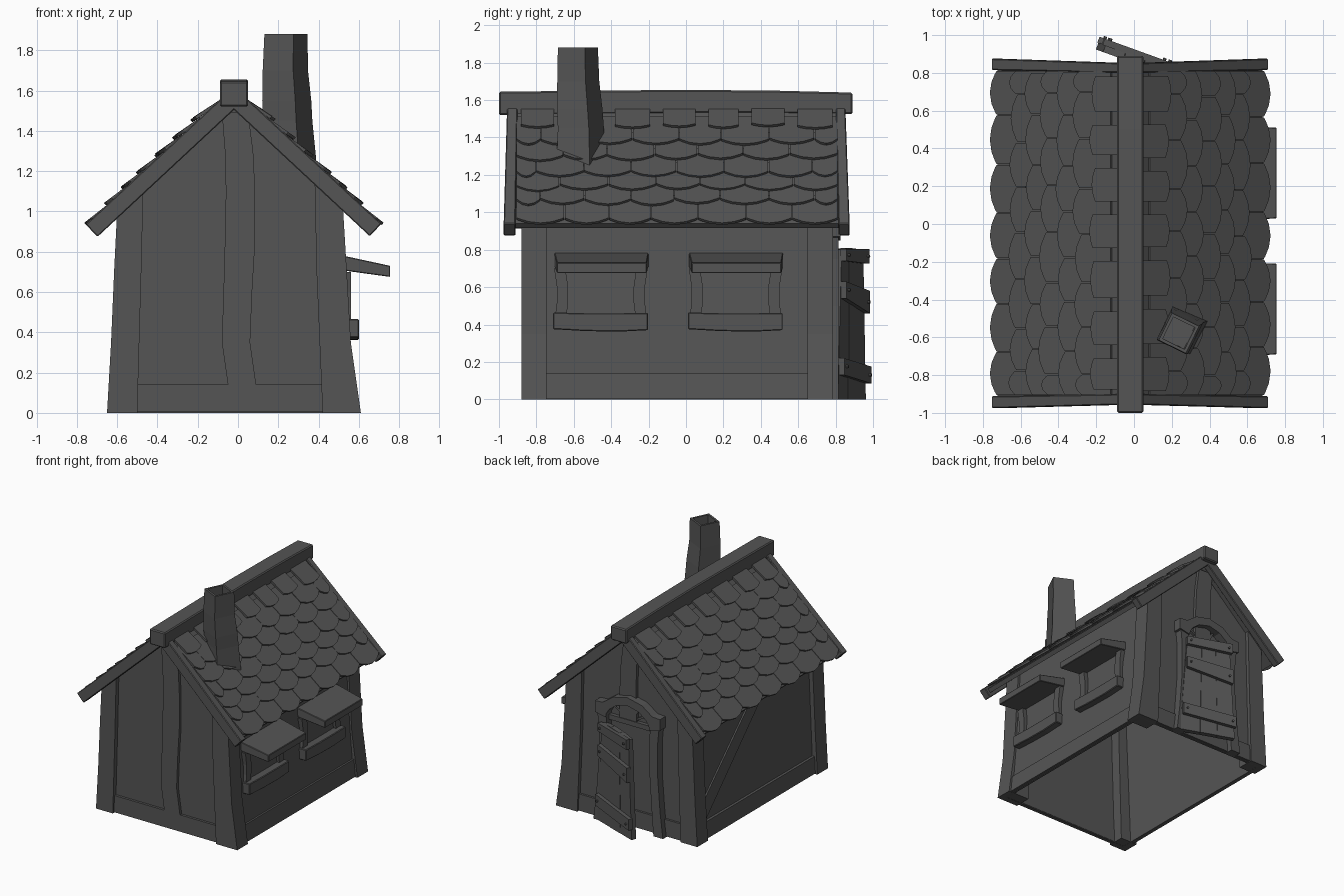
import bpy, bmesh, math, random

if "Cube" in bpy.data.objects:
    bpy.data.objects.remove(bpy.data.objects["Cube"])
random.seed(4)
CX = -0.02                      # ridge line x
DN, DZ = 0.732, 0.681           # roof slope direction (across, down)
GREY = bpy.data.materials.new("dark_grey")
GREY.diffuse_color = (0.09, 0.09, 0.09, 1)
GREY.use_nodes = True
GREY.node_tree.nodes["Principled BSDF"].inputs["Base Color"].default_value = GREY.diffuse_color


def obj(name, parts, bevel=0.0, solid=0.0, drop_floor=False):
    """One object from lofts; each part is a list of equal-length rings."""
    bm = bmesh.new()
    for rings in parts:
        vs = [[bm.verts.new(p) for p in r] for r in rings]
        n = len(rings[0])
        for a, b in zip(vs, vs[1:]):
            for i in range(n):
                bm.faces.new((a[i], a[(i + 1) % n], b[(i + 1) % n], b[i]))
        bm.faces.new(vs[0])
        bm.faces.new(vs[-1][::-1])
    bmesh.ops.recalc_face_normals(bm, faces=bm.faces)
    if drop_floor:
        bmesh.ops.delete(bm, geom=[f for f in bm.faces if all(v.co.z < 1e-4 for v in f.verts)],
                         context='FACES_ONLY')
    me = bpy.data.meshes.new(name)
    bm.to_mesh(me)
    bm.free()
    me.materials.append(GREY)
    o = bpy.data.objects.new(name, me)
    bpy.context.collection.objects.link(o)
    if solid:
        m = o.modifiers.new("thickness", 'SOLIDIFY')
        m.thickness = solid
    if bevel:
        m = o.modifiers.new("bevel", 'BEVEL')
        m.width, m.segments = bevel, 1
    return o


def rect(x0, x1, y0, y1, z):
    return [(x0, y0, z), (x1, y0, z), (x1, y1, z), (x0, y1, z)]


def box(x0, x1, y0, y1, z0, z1):
    return [rect(x0, x1, y0, y1, z0), rect(x0, x1, y0, y1, z1)]


def roof_z(x, drop=0.0):
    return 1.62 - 0.93 * abs(x - CX) - drop


def on_roof(s, y, t, n):
    """Roof point: side s, t down the slope, n above it."""
    return (CX + s * (t * DN + n * DZ), y, 1.62 - t * DZ + n * DN)


# Wall shell, open underneath
prof = [(-0.61, 0), (-0.565, 1.03), (CX, 1.53), (0.50, 1.06), (0.545, 0.35), (0.575, 0)]
obj("walls", [[[(x, y, z) for x, z in prof] for y in (-0.845, 0.755)]], solid=0.025, drop_floor=True)

# Leaning corner posts with tops cut to the roof
levels = (0, 0.35, 0.7)
sides = {"left": ((-0.65, -0.63, -0.615, -0.60), (-0.50, -0.49, -0.48, -0.47)),
         "right": ((0.61, 0.56, 0.54, 0.52), (0.42, 0.405, 0.39, 0.38))}
for side, (out, inn) in sides.items():
    for end, y0, y1 in (("front", -0.88, -0.745), ("back", 0.65, 0.785)):
        rings = [rect(out[i], inn[i], y0, y1, z) for i, z in enumerate(levels)]
        rings.append([(x, y, roof_z(x, 0.08)) for x, y, _ in rect(out[3], inn[3], y0, y1, 0)])
        obj(f"{end}_{side}_post", [rings])

# Base sills
obj("front_sill", [box(-0.52, 0.44, -0.865, -0.825, 0.005, 0.14)])
obj("back_sill", [box(-0.52, 0.44, 0.735, 0.772, 0.005, 0.14)])
obj("right_sill", [[rect(0.56, 0.592, -0.76, 0.67, 0.005), rect(0.55, 0.578, -0.76, 0.67, 0.14)]])
obj("left_sill", [[rect(-0.595, -0.632, -0.76, 0.67, 0.005), rect(-0.59, -0.625, -0.76, 0.67, 0.14)]])

# Wavy middle posts in both gables
wave = [(0.14, -0.05, 0.09), (0.35, -0.08, 0.06), (0.6, -0.072, 0.07), (0.85, -0.065, 0.085),
        (1.1, -0.06, 0.085), (1.3, -0.065, 0.075), (1.49, -0.08, 0.05)]
obj("front_middle_post", [[rect(a, b, -0.868, -0.83, z) for z, a, b in wave]])
obj("back_middle_post", [[rect(a - 0.04, b - 0.04, 0.74, 0.78, z) for z, a, b in wave[3:]]])

# Diagonal brace on the left wall
brace = ((0.66, 0.12), (0.66, 0.29), (-0.12, 0.98), (-0.28, 0.98))
obj("left_brace", [[[(-0.61 + 0.043 * z + e, y, z) for y, z in brace] for e in (-0.012, 0.005)]])

# Roof decks, barge boards and ridge beam
for s, side in ((-1, "left"), (1, "right")):
    L = 0.99 if s < 0 else 0.985
    obj(f"{side}_roof_deck", [[[on_roof(s, y, t, n) for t, n in
        ((0, -0.02), (L - 0.01, -0.02), (L - 0.01, -0.055), (0, -0.055))] for y in (-0.92, 0.82)]])
    for end, ya, yb, ya2, yb2 in (("front", -0.955, -0.90, -0.975, -0.912),
                                  ("back", 0.80, 0.85, 0.815, 0.875)):
        obj(f"{end}_{side}_barge_board", [[
            [on_roof(s, y, t, n) for y, n in ((a, 0), (b, 0), (b, -0.085), (a, -0.085))]
            for t, a, b in ((0.0, ya, yb), (L + 0.015, ya2, yb2))]], bevel=0.005)
obj("ridge_beam", [[[(-0.09, y, z0), (0.05, y, z0), (0.05, y, z1), (-0.09, y, z1)]
    for y, z0, z1 in ((-1.0, 1.52, 1.645), (-0.5, 1.525, 1.65), (0.0, 1.53, 1.655),
                      (0.5, 1.53, 1.65), (0.89, 1.525, 1.64))]], bevel=0.008)


# Scalloped shingles in seven overlapping rows
def shingle(s, y0, y1, t0, t1, tip_n, arc):
    c, h = (y0 + y1) / 2, (y1 - y0) / 2
    out = [(y0, t0), (y1, t0)]
    for i in range(7):
        v = math.cos(math.pi * i / 6)
        out.append((c + h * v, t1 - arc * v * v))
    tilt = lambda t: -0.018 + (tip_n + 0.018) * (t - t0) / (t1 - t0)
    return [[on_roof(s, y, t, tilt(t) + th) for y, t in out] for th in (-0.006, 0.009)]


W = 1.72 / 7
tips = (1.005, 0.86, 0.75, 0.64, 0.515, 0.39, 0.265)
for s, side in ((-1, "left"), (1, "right")):
    parts = []
    for k, tip in enumerate(tips):
        top = k == 6
        edges = [-0.91 + W * (i - 0.5 * (k % 2)) + random.uniform(-0.015, 0.015) for i in range(9)]
        for y0, y1 in zip(edges, edges[1:]):
            gap = 0.035 if top else 0.002
            a, b = max(y0 + gap, -0.905), min(y1 - gap, 0.81)
            if b - a > 0.06:
                jit = random.uniform(-0.012, 0.008) * (k > 0)
                parts.append(shingle(s, a, b, max(0.05, tip - 0.24), tip + jit,
                                     0.002 + 0.002 * k + random.uniform(0, 0.004) * (k > 0),
                                     0.022 if top else 0.045))
    obj(f"{side}_shingles", parts)


# Crooked chimney, hollow at the top
def square(x, y, z, h, deg=-26):
    pts = []
    for i in range(4):
        a = math.radians(deg + 45 + 90 * i)
        pts.append((x + h * 1.414 * math.cos(a), y + h * 1.414 * math.sin(a), z))
    return pts


obj("chimney", [[square(0.26, -0.56, 1.2, 0.1), square(0.246, -0.562, 1.45, 0.092),
                 square(0.242, -0.568, 1.55, 0.091), square(0.235, -0.576, 1.7, 0.084),
                 square(0.238, -0.578, 1.88, 0.08), square(0.238, -0.578, 1.88, 0.064),
                 square(0.235, -0.575, 1.62, 0.064)]])

# Two windows on the right wall: bowed jambs, sill and sloping awning
for n, yc in ((1, -0.455), (2, 0.265)):
    for m, tag in ((-1, "a"), (1, "b")):
        obj(f"window_{n}_jamb_{tag}", [[
            rect(0.50, 0.56, yc + m * o, yc + m * i, z)
            for z, o, i in ((0.44, 0.245, 0.185), (0.52, 0.235, 0.175),
                            (0.60, 0.235, 0.175), (0.70, 0.25, 0.19))]])
    obj(f"window_{n}_sill", [[[(0.5, y, b), (0.6, y, b), (0.6, y, t), (0.5, y, t)] for y, b, t in
        ((yc - 0.255, 0.375, 0.465), (yc - 0.08, 0.365, 0.46), (yc + 0.1, 0.362, 0.46),
         (yc + 0.252, 0.37, 0.462))]], bevel=0.005)
    obj(f"window_{n}_awning", [[[(0.5, y, 0.71), (0.755, y + e, 0.675), (0.755, y + e, 0.73),
        (0.5, y, 0.785)] for y, e in ((yc - 0.25, 0.015), (yc + 0.255, -0.01))]], bevel=0.004)

# Back door frame: flaring jambs, arch with horns, fan light
FX = -0.055
for m, side in ((-1, "left"), (1, "right")):
    obj(f"door_jamb_{side}", [[rect(FX + m * o, FX + m * i, 0.74, 0.815, z) for z, o, i in
        ((0, 0.31, 0.225), (0.2, 0.285, 0.21), (0.5, 0.262, 0.19), (0.75, 0.262, 0.19),
         (0.88, 0.275, 0.195))]])
half = [(-0.29, 0.87, -0.195, 0.85), (-0.29, 0.96, -0.19, 0.88), (-0.22, 0.965, -0.165, 0.92),
        (-0.13, 1.03, -0.10, 0.97), (0, 1.06, 0, 0.995)]
arch = half + [(-a, b, -c, d) for a, b, c, d in half[-2::-1]]
obj("door_arch", [[[(FX + a, 0.74, b), (FX + a, 0.825, b), (FX + c, 0.825, d), (FX + c, 0.74, d)]
                   for a, b, c, d in arch]])
spokes = [box(FX - 0.2, FX + 0.2, 0.74, 0.785, 0.82, 0.86)]
for deg in (30, 60, 90, 120, 150):
    c, q = math.cos(math.radians(deg)), math.sin(math.radians(deg))
    spokes.append([[(FX + c * r - q * w, y, 0.85 + q * r + c * w)
                    for w, y in ((-0.008, 0.745), (0.008, 0.745), (0.008, 0.775), (-0.008, 0.775))]
                   for r in (0.0, 0.16)])
obj("door_fan_light", spokes)


# Door standing ajar: u from the hinge, w outward
def door(u, w, z):
    return (0.20 - 0.94 * u + 0.34 * w, 0.80 + 0.34 * u + 0.94 * w, z)


def slab(u0, u1, v0, v1, za0, zb0, za1, zb1, w0, w1):
    """Board with its bottom (u0-u1 at za0/zb0) and top (v0-v1 at za1/zb1)."""
    return [[door(u0, w, za0), door(u1, w, zb0), door(v1, w, zb1), door(v0, w, za1)]
            for w in (w0, w1)]


boards = [slab(-0.02, 0.14, 0.04, 0.155, 0, 0, 0.80, 0.81, -0.02, 0.02),
          slab(0.142, 0.28, 0.157, 0.265, 0, 0, 0.81, 0.805, -0.018, 0.022),
          slab(0.282, 0.42, 0.267, 0.38, 0, 0, 0.805, 0.79, -0.02, 0.02)]
obj("door_boards", boards)
planks = [(0.03, 0.395, 0.74, 0.725, 0.805, 0.805), (0.03, 0.40, 0.54, 0.46, 0.63, 0.58),
          (0.0, 0.425, 0.13, 0.085, 0.22, 0.175)]
obj("door_cross_planks", [slab(a, b, a, b, c, d, e, f, 0.015, 0.05)
                          for a, b, c, d, e, f in planks])
bolts = []
for a, b, c, d, e, f in planks:
    for u, z in ((a + 0.03, (c + e) / 2), (b - 0.03, (d + f) / 2)):
        bolts.append([[door(u + 0.009 * math.cos(i * math.pi / 3), w,
                            z + 0.009 * math.sin(i * math.pi / 3)) for i in range(6)]
                      for w in (0.045, 0.062)])
obj("door_bolts", bolts)
